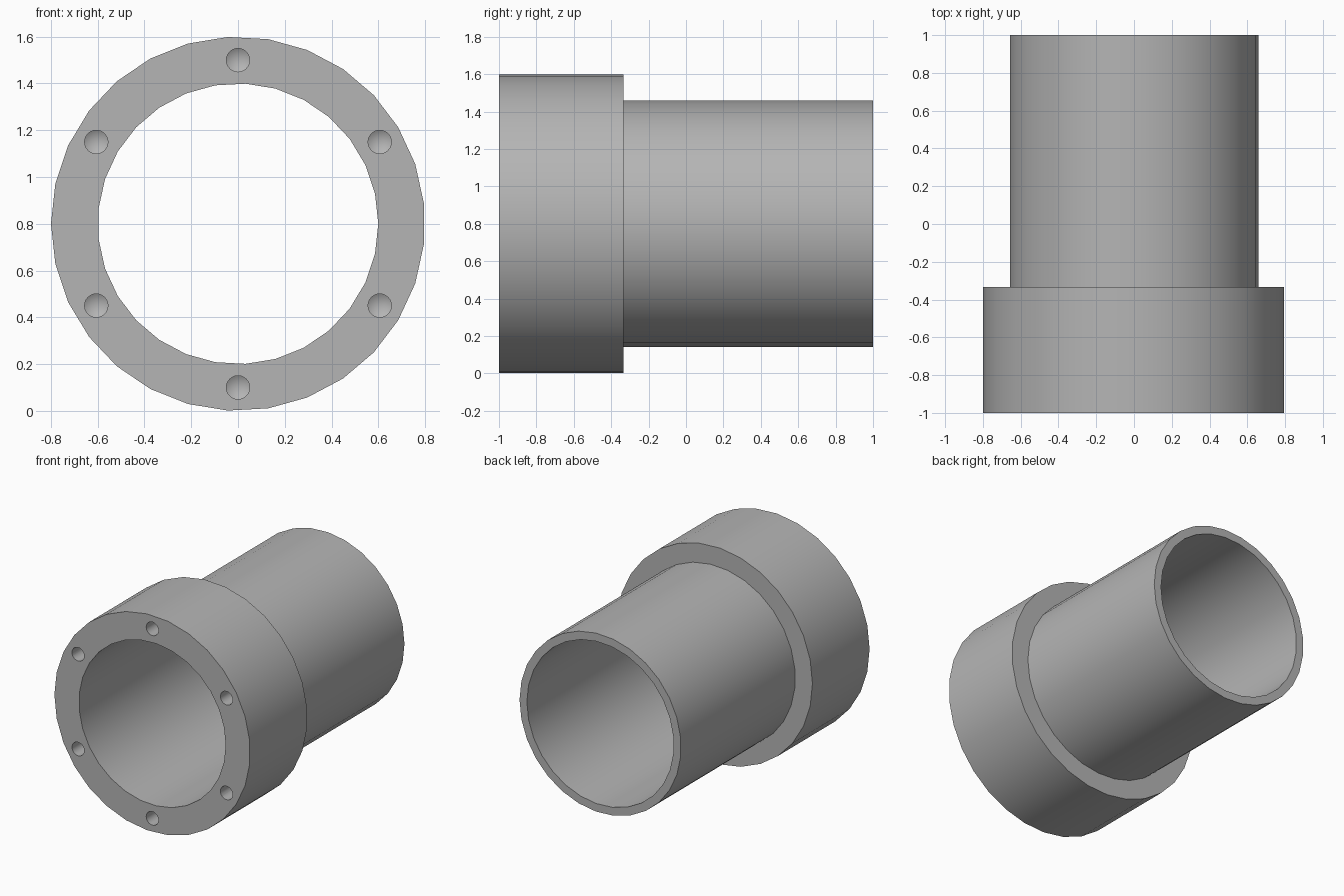
import bpy, bmesh, math

if "Cube" in bpy.data.objects:
    bpy.data.objects.remove(bpy.data.objects["Cube"])

SIDES = 29
CENTRE_Z = 0.8

grey = bpy.data.materials.new("plain grey")
grey.diffuse_color = (0.46, 0.46, 0.46, 1)
grey.use_nodes = True
grey.node_tree.nodes["Principled BSDF"].inputs["Base Color"].default_value = grey.diffuse_color


def ring(bm, radius, y, sides, shift=0.0, cx=0.0, cz=CENTRE_Z):
    """Circle of vertices around the y axis, turned by a fraction of a side."""
    step = 2 * math.pi / sides
    return [bm.verts.new((cx + radius * math.cos((i + shift) * step), y,
                          cz + radius * math.sin((i + shift) * step)))
            for i in range(sides)]


def bridge(bm, a, b):
    n = len(a)
    for i in range(n):
        j = (i + 1) % n
        bm.faces.new((a[i], a[j], b[j], b[i]))


def finish(bm, name):
    bmesh.ops.recalc_face_normals(bm, faces=bm.faces[:])
    mesh = bpy.data.meshes.new(name)
    bm.to_mesh(mesh)
    bm.free()
    mesh.materials.append(grey)
    obj = bpy.data.objects.new(name, mesh)
    bpy.context.collection.objects.link(obj)
    return obj


# flanged sleeve: closed profile of radius, y and turn, carried around the axis
bm = bmesh.new()
profile = [(0.8, -1, 0.5), (0.8, -0.333, 0.5), (0.66, -0.333, 0),
           (0.66, 1, 0), (0.6, 1, 0), (0.6, -1, 0)]
rings = [ring(bm, r, y, SIDES, s) for r, y, s in profile]
for k in range(len(rings)):
    bridge(bm, rings[k], rings[(k + 1) % len(rings)])
sleeve = finish(bm, "flanged_sleeve")

# six blind bolt holes with conical drill tips
bm = bmesh.new()
for k in range(6):
    a = math.radians(90 + 60 * k)
    cx, cz = 0.7 * math.cos(a), CENTRE_Z + 0.7 * math.sin(a)
    mouth = ring(bm, 0.05, -1.05, 24, 0, cx, cz)
    floor = ring(bm, 0.05, -0.75, 24, 0, cx, cz)
    bridge(bm, mouth, floor)
    bm.faces.new(mouth)
    tip = bm.verts.new((cx, -0.72, cz))
    for i in range(24):
        bm.faces.new((floor[i], floor[(i + 1) % 24], tip))
drills = finish(bm, "bolt_hole_cutter")
drills.hide_render = True

cut = sleeve.modifiers.new("bolt holes", 'BOOLEAN')
cut.operation = 'DIFFERENCE'
cut.solver = 'EXACT'
cut.object = drills
bpy.context.view_layer.objects.active = sleeve
sleeve.select_set(True)
bpy.ops.object.modifier_apply(modifier=cut.name)
bpy.data.objects.remove(drills)

# smooth walls, crisp rims
bpy.ops.object.shade_smooth_by_angle(angle=math.radians(25))
